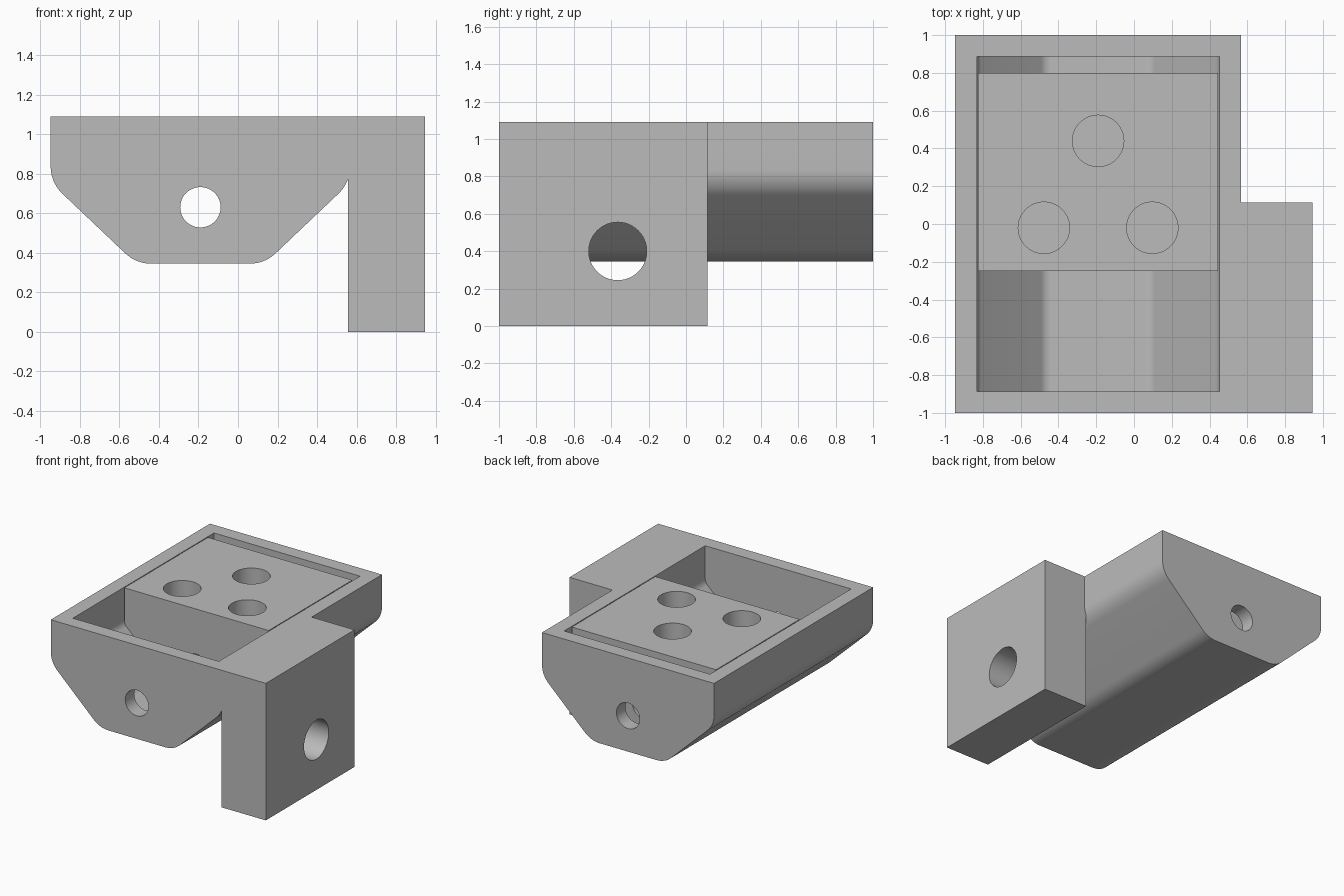
import bpy
import math
from mathutils import Vector

if "Cube" in bpy.data.objects:
    bpy.data.objects.remove(bpy.data.objects["Cube"], do_unlink=True)

# Single grey material
grey = bpy.data.materials.new("plain grey")
grey.use_nodes = True
COLOR = (0.5, 0.5, 0.5, 1)
grey.diffuse_color = COLOR
grey.node_tree.nodes["Principled BSDF"].inputs["Base Color"].default_value = COLOR

CENTER = -0.19   # x of the tray's middle
TOP = 1.09
WALL = 0.115


def make(name, verts, faces):
    mesh = bpy.data.meshes.new(name)
    mesh.from_pydata(verts, [], faces)
    mesh.materials.append(grey)
    obj = bpy.data.objects.new(name, mesh)
    bpy.context.collection.objects.link(obj)
    return obj


def rounded(prev, corner, nxt, radius, steps=10):
    """Points of a fillet arc at a profile corner."""
    p, c, n = Vector(prev), Vector(corner), Vector(nxt)
    a, b = (p - c).normalized(), (n - c).normalized()
    half = a.angle(b) / 2
    mid = c + (a + b).normalized() * radius / math.sin(half)
    start = c + a * radius / math.tan(half) - mid
    end = c + b * radius / math.tan(half) - mid
    sweep = math.pi - 2 * half
    return [mid + (start * math.sin(sweep * (1 - i / steps))
                   + end * math.sin(sweep * i / steps)) / math.sin(sweep)
            for i in range(steps + 1)]


def hull_profile(inset, radius, top):
    """Tub cross-section in x and z, offset inward from the outer skin."""
    shift = inset * math.tan(math.radians(21.8))
    side = [(0.757 - inset, top), (0.757 - inset, 0.755 + shift),
            (0.325 - shift, 0.345 + inset), (0, 0.345 + inset)]
    half = [Vector(side[0])]
    half += rounded(*side[0:3], radius) + rounded(*side[1:4], radius)
    mirrored = [Vector((-p.x, p.y)) for p in reversed(half)]
    return [(p.x + CENTER, p.y) for p in half + mirrored]


def extrude(name, profile, y0, y1):
    n = len(profile)
    verts = [(x, y, z) for y in (y0, y1) for x, z in profile]
    faces = [[i, i + n, (i + 1) % n + n, (i + 1) % n] for i in range(n)]
    faces += [list(range(n)), list(range(2 * n - 1, n - 1, -1))]
    obj = make(name, verts, faces)
    bpy.context.view_layer.objects.active = obj
    bpy.ops.object.select_all(action='DESELECT')
    obj.select_set(True)
    bpy.ops.object.mode_set(mode='EDIT')
    bpy.ops.mesh.select_all(action='SELECT')
    bpy.ops.mesh.normals_make_consistent(inside=False)
    bpy.ops.object.mode_set(mode='OBJECT')
    return obj


def rod(location, radius, depth, axis):
    turn = {"x": (0, math.pi / 2, 0), "y": (math.pi / 2, 0, 0), "z": (0, 0, 0)}
    bpy.ops.mesh.primitive_cylinder_add(vertices=64, radius=radius, depth=depth,
                                        location=location, rotation=turn[axis])
    obj = bpy.context.object
    obj.data.materials.append(grey)
    return obj


def combine(target, other, operation):
    mod = target.modifiers.new(operation.lower(), 'BOOLEAN')
    mod.operation = operation
    mod.solver = 'EXACT'
    mod.object = other
    bpy.context.view_layer.objects.active = target
    bpy.ops.object.modifier_apply(modifier=mod.name)
    bpy.data.objects.remove(other, do_unlink=True)


def finish(obj):
    bpy.ops.object.select_all(action='DESELECT')
    obj.select_set(True)
    bpy.context.view_layer.objects.active = obj
    bpy.ops.object.shade_smooth_by_angle(angle=math.radians(30))


# Tray with its side arm, hollowed out and drilled
tray = extrude("tray_with_side_arm", hull_profile(0, 0.19, TOP), -1, 1)
arm = extrude("side_arm", [(0.555, 0), (0.945, 0), (0.945, TOP), (0.555, TOP)], -1, 0.115)
combine(tray, arm, 'UNION')
cavity = extrude("cavity", hull_profile(WALL, 0.075, TOP + 0.2), -0.887, 0.887)
combine(tray, cavity, 'DIFFERENCE')
combine(tray, rod((CENTER, 0, 0.63), 0.102, 3, "y"), 'DIFFERENCE')
combine(tray, rod((0.75, -0.365, 0.4), 0.155, 0.6, "x"), 'DIFFERENCE')
finish(tray)

# Sliding block that follows the inside of the tray
block = extrude("sliding_block", hull_profile(WALL + 0.007, 0.068, TOP), -0.25, 0.8)
combine(block, rod((CENTER, 0, 0.63), 0.102, 3, "y"), 'DIFFERENCE')
for x, y in [(CENTER, 0.44), (CENTER - 0.287, -0.02), (CENTER + 0.287, -0.02)]:
    combine(block, rod((x, y, TOP), 0.136, 0.6, "z"), 'DIFFERENCE')
finish(block)
